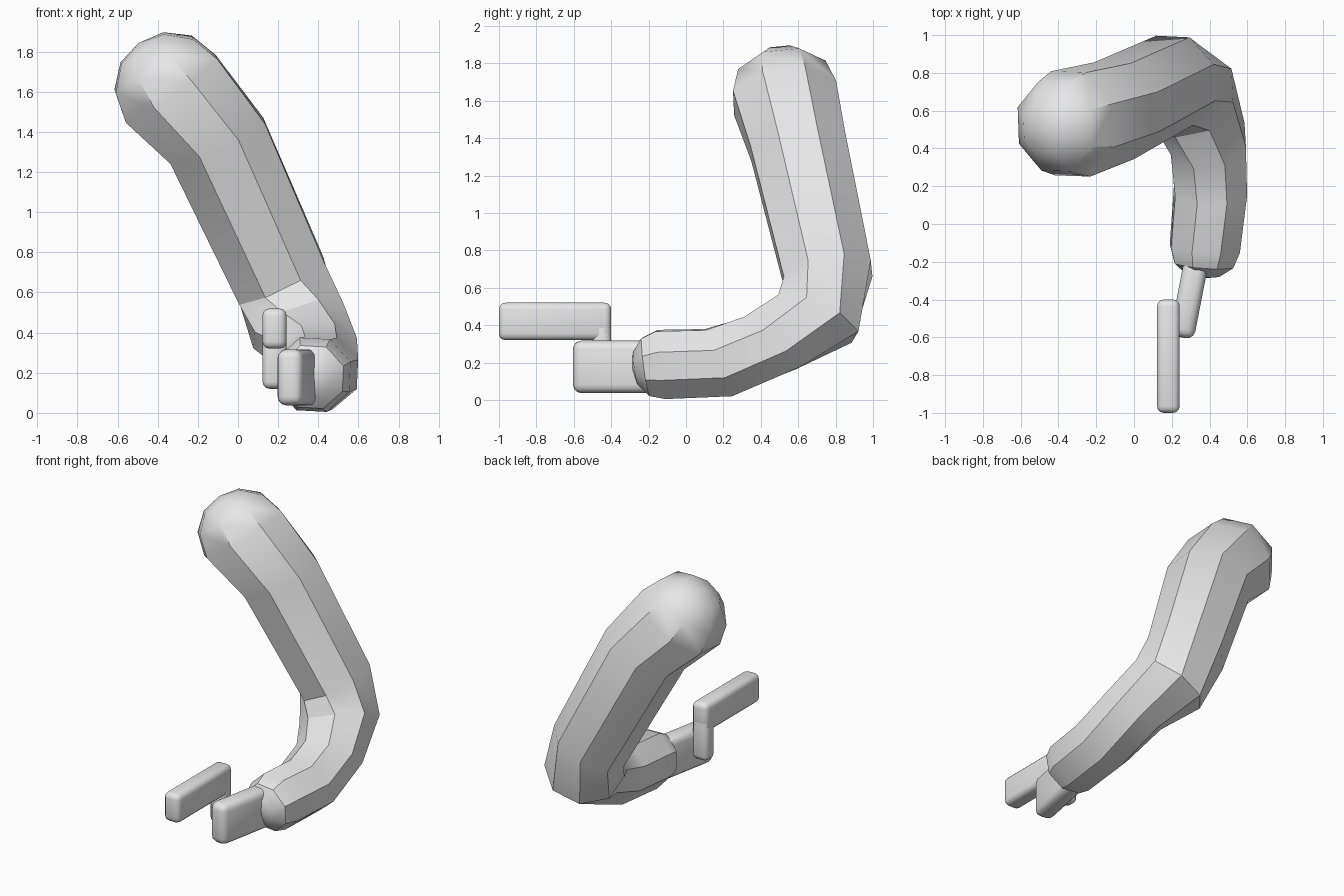
import bpy, bmesh, math
from mathutils import Vector, Matrix

cube = bpy.data.objects.get("Cube")
if cube:
    bpy.data.objects.remove(cube, do_unlink=True)

grey = bpy.data.materials.new("plain_grey")
grey.use_nodes = True
grey.diffuse_color = (0.8, 0.8, 0.8, 1)
grey.node_tree.nodes["Principled BSDF"].inputs["Base Color"].default_value = (0.8, 0.8, 0.8, 1)


def finish(name, bm):
    bmesh.ops.recalc_face_normals(bm, faces=bm.faces)
    mesh = bpy.data.meshes.new(name)
    bm.to_mesh(mesh)
    bm.free()
    mesh.materials.append(grey)
    obj = bpy.data.objects.new(name, mesh)
    bpy.context.collection.objects.link(obj)
    bpy.ops.object.select_all(action='DESELECT')
    obj.select_set(True)
    bpy.context.view_layer.objects.active = obj
    bpy.ops.object.shade_smooth_by_angle(angle=math.radians(32))
    return obj


SIDES = 8
PHASE = math.radians(25)


def add_ring(bm, centre, radius, axis):
    # Eight-sided ring square to the axis, turned the same way along the limb
    t = Vector(axis).normalized()
    u = Vector((1, 0, 0))
    u = (u - t * u.dot(t)).normalized()
    v = u.cross(t)
    ring = []
    for i in range(SIDES):
        a = PHASE + math.tau * i / SIDES
        ring.append(bm.verts.new(Vector(centre) + radius * (u * math.cos(a) + v * math.sin(a))))
    return ring


def cap_rings(centre, radius, axis, height):
    # Rings of a rounded end, from the rim outward
    t = Vector(axis).normalized()
    return [(Vector(centre) + t * height * math.sin(math.radians(a)),
             radius * math.cos(math.radians(a)), axis) for a in (32, 62)]


def rounded_box(name, centre, size, bevel, turn=0):
    bm = bmesh.new()
    bmesh.ops.create_cube(bm, size=1)
    bmesh.ops.scale(bm, vec=size, verts=bm.verts)
    bmesh.ops.bevel(bm, geom=bm.edges[:], offset=bevel, segments=3,
                    profile=0.5, affect='EDGES')
    bm.transform(Matrix.Translation(centre) @ Matrix.Rotation(math.radians(turn), 4, 'Z'))
    return finish(name, bm)


# Bent arm: centre, radius and axis of each ring, shoulder to wrist
limb = [
    ((-0.335, 0.53, 1.615), 0.3, (0.57, 0.1, -0.81)),
    ((-0.105, 0.6, 1.355), 0.277, (0.38, 0.15, -0.9)),
    ((0.215, 0.76, 0.66), 0.256, (0.44, 0.18, -0.88)),
    ((0.3, 0.69, 0.435), 0.255, (0.18, -0.19, -0.43)),
    ((0.39, 0.45, 0.305), 0.217, (0.05, -0.27, -0.3)),
    ((0.405, 0.175, 0.2), 0.206, (0, -0.375, -0.15)),
    ((0.375, -0.13, 0.19), 0.198, (-0.03, -0.365, -0.05)),
]
c0, r0, a0 = limb[0]
c1, r1, a1 = limb[-1]
shoulder = cap_rings(c0, r0, a0, -0.28)
wrist = cap_rings(c1, r1, a1, 0.16)

bm = bmesh.new()
rings = [add_ring(bm, *r) for r in shoulder[::-1] + limb + wrist]
for a, b in zip(rings, rings[1:]):
    for i in range(SIDES):
        j = (i + 1) % SIDES
        bm.faces.new((a[i], a[j], b[j], b[i]))
for ring, c, axis, h in ((rings[0], c0, a0, -0.28), (rings[-1], c1, a1, 0.16)):
    pole = bm.verts.new(Vector(c) + Vector(axis).normalized() * h)
    for i in range(SIDES):
        bm.faces.new((ring[i], ring[(i + 1) % SIDES], pole))
finish("arm", bm)

# Hand: palm block, upright knuckle and pointing finger
rounded_box("palm", (0.3, -0.355, 0.177), (0.13, 0.5, 0.28), 0.045, -11)
rounded_box("knuckle", (0.182, -0.45, 0.27), (0.12, 0.1, 0.3), 0.035)
rounded_box("finger", (0.182, -0.7, 0.42), (0.12, 0.6, 0.2), 0.035)
